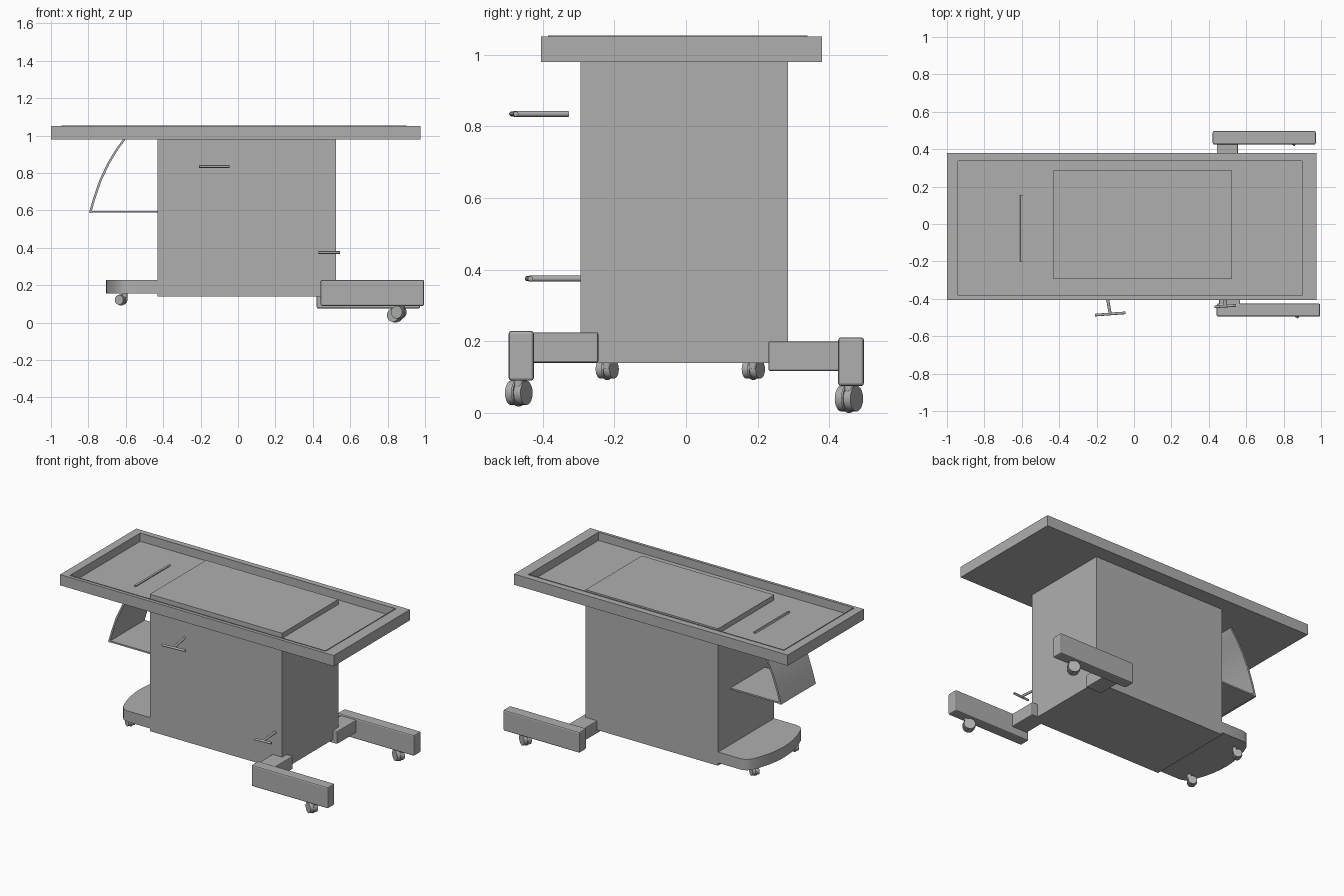
import bpy, bmesh, math
from mathutils import Vector

if "Cube" in bpy.data.objects:
    bpy.data.objects.remove(bpy.data.objects["Cube"])

grey = bpy.data.materials.new("plain_grey")
grey.diffuse_color = (0.42, 0.43, 0.42, 1)
grey.use_nodes = True
grey.node_tree.nodes["Principled BSDF"].inputs["Base Color"].default_value = grey.diffuse_color


def finish(name, bm, bevel=0, smooth=False):
    bmesh.ops.recalc_face_normals(bm, faces=bm.faces)
    me = bpy.data.meshes.new(name)
    bm.to_mesh(me)
    bm.free()
    ob = bpy.data.objects.new(name, me)
    bpy.context.collection.objects.link(ob)
    me.materials.append(grey)
    if bevel:
        mod = ob.modifiers.new("rounded", 'BEVEL')
        mod.width, mod.segments = bevel, 2
    if smooth:
        bpy.context.view_layer.objects.active = ob
        ob.select_set(True)
        bpy.ops.object.shade_smooth_by_angle(angle=math.radians(35))
        ob.select_set(False)
    return ob


def box(name, x, y, z, bevel=0):
    bm = bmesh.new()
    bmesh.ops.create_cube(bm, size=1)
    for v in bm.verts:
        v.co = [r[0] + (c + 0.5) * (r[1] - r[0]) for c, r in zip(v.co, (x, y, z))]
    return finish(name, bm, bevel)


def prism(name, pts, direction, smooth=False):
    """Extrude a closed outline of 3D points along a direction."""
    bm = bmesh.new()
    f = bm.faces.new([bm.verts.new(p) for p in pts])
    ext = bmesh.ops.extrude_face_region(bm, geom=[f])
    bmesh.ops.translate(bm, vec=direction,
                        verts=[g for g in ext["geom"] if isinstance(g, bmesh.types.BMVert)])
    return finish(name, bm, 0, smooth)


def rod(name, a, b, r, sides=16):
    a, b = Vector(a), Vector(b)
    bm = bmesh.new()
    bmesh.ops.create_cone(bm, cap_ends=True, segments=sides, radius1=r, radius2=r,
                          depth=(b - a).length)
    bm.transform((b - a).to_track_quat('Z', 'Y').to_matrix().to_4x4())
    bmesh.ops.translate(bm, vec=(a + b) / 2, verts=bm.verts)
    return finish(name, bm, 0, True)


# table top: solid slab with a recessed tray floor
bm = bmesh.new()
bmesh.ops.create_cube(bm, size=1)
for v in bm.verts:
    v.co = (-0.0125 + v.co.x * 1.975, -0.013 + v.co.y * 0.785, 1.0155 + v.co.z * 0.07)
top = max(bm.faces, key=lambda f: f.calc_center_median().z)
inner = bmesh.ops.extrude_face_region(bm, geom=[top])
bmesh.ops.delete(bm, geom=[top], context='FACES_ONLY')
ring = [g for g in inner["geom"] if isinstance(g, bmesh.types.BMVert)]
TX, TY = (-0.943, 0.9), (-0.383, 0.338)
for v in ring:
    v.co.x, v.co.y = TX[v.co.x > 0], TY[v.co.y > 0]
floor = [g for g in inner["geom"] if isinstance(g, bmesh.types.BMFace)]
deep = bmesh.ops.extrude_face_region(bm, geom=floor)
bmesh.ops.delete(bm, geom=floor, context='FACES_ONLY')
for g in deep["geom"]:
    if isinstance(g, bmesh.types.BMVert):
        g.co.z = 1.0
finish("table_top", bm)

# thin tray lip
T = 0.004
for i, y in enumerate(TY):
    box(f"tray_lip_side_{i}", TX, (y - T / 2, y + T / 2), (0.999, 1.054))
for i, x in enumerate(TX):
    box(f"tray_lip_end_{i}", (x - T / 2, x + T / 2), TY, (0.999, 1.054))

# cabinet body, its top stands up inside the tray
box("cabinet", (-0.43, 0.525), (-0.295, 0.285), (0.14, 1.033))

# curved shelf hanger and shelf plate
outer = [(-0.797, 0.588), (-0.775, 0.665), (-0.742, 0.76), (-0.7, 0.85),
         (-0.655, 0.925), (-0.618, 0.975), (-0.606, 1.01)]
prof = outer + [(x + 0.012, z - 0.002) for x, z in reversed(outer)]
prism("shelf_hanger", [(x, -0.2, z) for x, z in prof], (0, 0.355, 0), True)
box("shelf", (-0.79, -0.42), (-0.2, 0.155), (0.588, 0.598))

# bowed foot at the shelf end
half = [(-0.42, 0.288), (-0.595, 0.288), (-0.628, 0.277), (-0.65, 0.25)]
half += [(-0.705 + 0.055 * (y / 0.25) ** 2, y) for y in (0.2, 0.15, 0.1, 0.05)]
out = half + [(-0.705, 0)] + [(x, -y) for x, y in reversed(half)]
foot = prism("bowed_foot", [(x, y - 0.006, 0.157) for x, y in out], (0, 0, 0.071), True)

# outrigger legs and their arms
box("front_leg", (0.442, 0.995), (-0.495, -0.425), (0.09, 0.229), 0.008)
box("front_arm", (0.455, 0.567), (-0.44, -0.245), (0.14, 0.225), 0.005)
box("back_leg", (0.421, 0.972), (0.425, 0.497), (0.075, 0.211), 0.008)
box("back_arm", (0.443, 0.555), (0.23, 0.44), (0.117, 0.2), 0.005)


# swivelled casters
def caster(name, x, y, z, r, w, turn, mount):
    d = Vector((math.cos(turn), math.sin(turn), 0))
    c = Vector((x, y, z))
    rod(name + "_wheel", c - d * w / 2, c + d * w / 2, r, 20)
    rod(name + "_guard", c - d * 0.003, c + d * 0.003, r + 0.004, 20)
    rod(name + "_stem", (x + 0.02, y, z), (x + 0.02, y, mount), 0.013, 12)


ang = math.radians(60)
caster("front_caster", 0.86, -0.467, 0.056, 0.034, 0.05, ang, 0.1)
caster("back_caster", 0.84, 0.455, 0.04, 0.036, 0.05, ang, 0.09)
caster("foot_caster_front", -0.625, -0.22, 0.122, 0.026, 0.045, ang, 0.17)
caster("foot_caster_back", -0.625, 0.188, 0.122, 0.026, 0.045, ang, 0.17)

# T-shaped handles on the front
for name, bar_a, bar_b, stem in (
        ("upper_handle", (-0.208, -0.487, 0.835), (-0.046, -0.475, 0.835), (-0.155, -0.328, 0.835)),
        ("lower_handle", (0.43, -0.443, 0.375), (0.546, -0.435, 0.375), (0.475, -0.29, 0.375))):
    mid = (Vector(bar_a) + Vector(bar_b)) / 2
    rod(name + "_bar", bar_a, bar_b, 0.007)
    rod(name + "_stem", mid, stem, 0.008)

# bring the whole model onto the ground
bpy.context.view_layer.update()
low = min((o.matrix_world @ v.co).z for o in bpy.data.objects for v in o.data.vertices)
for o in bpy.data.objects:
    o.location.z -= low
